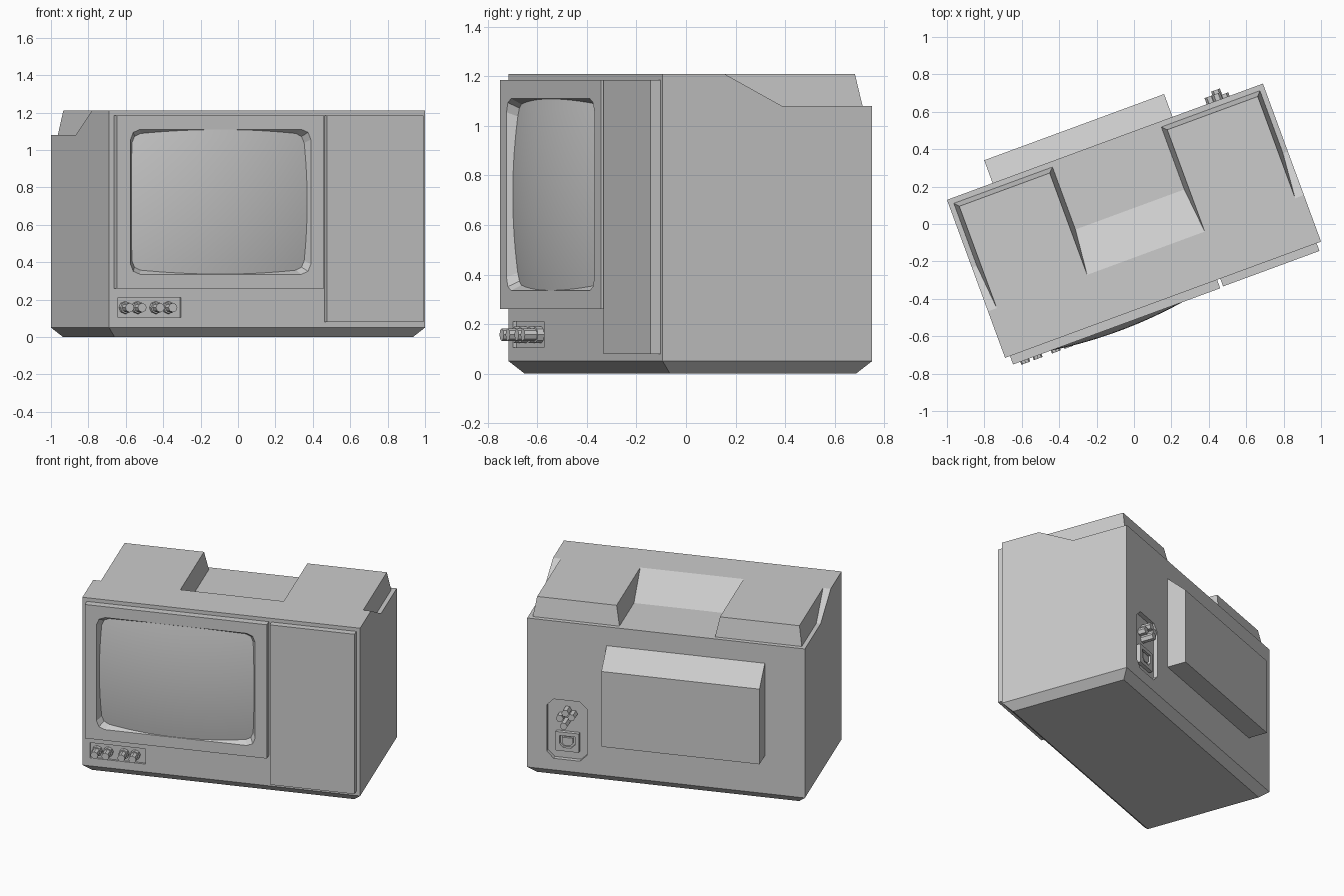
import bpy, bmesh, math
from mathutils import Matrix

if "Cube" in bpy.data.objects:
    bpy.data.objects.remove(bpy.data.objects["Cube"])

# The whole set stands turned about the vertical axis
PLACE = Matrix.Translation((0, 0.0175, 0)) @ Matrix.Rotation(math.radians(20.2), 4, 'Z')


def add(name, bm):
    bmesh.ops.recalc_face_normals(bm, faces=bm.faces)
    me = bpy.data.meshes.new(name)
    bm.to_mesh(me)
    bm.free()
    ob = bpy.data.objects.new(name, me)
    bpy.context.collection.objects.link(ob)
    ob.matrix_world = PLACE
    return ob


def loft(name, *loops):
    """Closed solid through matching loops of points."""
    bm = bmesh.new()
    rings = [[bm.verts.new(p) for p in loop] for loop in loops]
    bm.faces.new(rings[0])
    bm.faces.new(rings[-1])
    n = len(rings[0])
    for a, b in zip(rings, rings[1:]):
        for i in range(n):
            j = (i + 1) % n
            bm.faces.new((a[i], a[j], b[j], b[i]))
    return add(name, bm)


def rounded(cx, cz, hw, hz, r, seg):
    """Rectangle outline in x/z with cut or rounded corners."""
    pts = []
    for k, (sx, sz) in enumerate(((1, 1), (-1, 1), (-1, -1), (1, -1))):
        for i in range(seg + 1):
            a = math.pi / 2 * (k + i / seg)
            pts.append((cx + sx * (hw - r) + r * math.cos(a),
                        cz + sz * (hz - r) + r * math.sin(a)))
    return pts


def at_y(pts, y):
    return [(x, y, z) for x, z in pts]


def at_x(pts, x):
    return [(x, y, z) for y, z in pts]


def rect(x0, x1, z0, z1):
    return [(x0, z0), (x1, z0), (x1, z1), (x0, z1)]


def slab(name, pts, y0, y1):
    return loft(name, at_y(pts, y0), at_y(pts, y1))


def rod(name, x, z, r, y0, y1, sides=8):
    pts = [(x + r * math.cos(math.tau * i / sides), z + r * math.sin(math.tau * i / sides))
           for i in range(sides)]
    return slab(name, pts, y0, y1)


def cut(ob, cutter):
    m = ob.modifiers.new("cut", 'BOOLEAN')
    m.operation = 'DIFFERENCE'
    m.solver = 'EXACT'
    m.object = cutter
    bpy.context.view_layer.objects.active = ob
    bpy.ops.object.modifier_apply(modifier=m.name)
    bpy.data.objects.remove(cutter)


# Cabinet: side profile pulled across, then a chamfered foot
prof = [(-.45, .05), (-.45, 1.21), (-.185, 1.21), (.064, 1.08), (.45, 1.08), (.45, .05)]
cabinet = loft("cabinet", at_x(prof, -.9), at_x(prof, .9))
bm = bmesh.new()
bm.from_mesh(cabinet.data)
bottom = [f for f in bm.faces if all(v.co.z < .06 for v in f.verts)]
ext = bmesh.ops.extrude_face_region(bm, geom=bottom)
for v in (g for g in ext['geom'] if isinstance(g, bmesh.types.BMVert)):
    v.co = (v.co.x * .85 / .9, v.co.y * .4 / .45, 0)
bmesh.ops.delete(bm, geom=[f for f in bottom if f.is_valid], context='FACES_ONLY')
bmesh.ops.recalc_face_normals(bm, faces=bm.faces)
bm.to_mesh(cabinet.data)
bm.free()

# Recesses for the knob strip and the rear socket plate
cut(cabinet, slab("cutter", rect(-.85, -.49, .105, .21), -.5, -.435))
cut(cabinet, slab("cutter", rounded(.643, .335, .13, .205, .045, 1), .42, .5))

# Two raised blocks on the rear of the top
for side, s in (("left", -1), ("right", 1)):
    low = [(s * .31, -.185, 1.08), (s * .872, -.185, 1.08), (s * .872, .42, 1.08), (s * .31, .42, 1.08)]
    high = [(s * .335, -.185, 1.21), (s * .85, -.185, 1.21), (s * .85, .395, 1.21), (s * .335, .395, 1.21)]
    loft("top_block_" + side, low, high)

# Rear tube housing with sloped top
hump = [(.45, .31), (.58, .31), (.58, .83), (.45, .95)]
loft("rear_housing", at_x(hump, -.64), at_x(hump, .385))

# Screen surround with tapered opening
bezel = slab("screen_surround", rect(-.872, .308, .26, 1.185), -.498, -.45)
cx, cz = -.282, .7225
cut(bezel, loft("cutter",
                at_y(rounded(cx, cz, .526, .3995, .06, 2), -.518),
                at_y(rounded(cx, cz, .514, .3875, .055, 2), -.498),
                at_y(rounded(cx, cz, .480, .3535, .045, 2), -.44)))

# Side panel
slab("side_panel", rect(.326, .875, .08, 1.185), -.494, -.45)

# Bulging picture tube
bm = bmesh.new()
bmesh.ops.create_grid(bm, x_segments=24, y_segments=18, size=1)
for v in bm.verts:
    x, z = v.co.x * .512, v.co.y * .386
    v.co = (cx + x, -.526 + .2 * (x * x + z * z), cz + z)
screen = add("screen", bm)
if screen.data.polygons[0].normal.y > 0:
    screen.data.flip_normals()
for p in screen.data.polygons:
    p.use_smooth = True

# Control knobs
for i, x in enumerate((-.806, -.735, -.632, -.56)):
    rod(f"knob_collar_{i + 1}", x, .157, .033, -.435, -.462)
    rod(f"knob_{i + 1}", x, .157, .025, -.435, -.515)

# Rear connectors
for i, (x, z, y) in enumerate(((.645, .465, .485), (.605, .44, .485), (.685, .42, .47), (.65, .385, .505))):
    rod(f"connector_{i + 1}", x, z, .025, .42, y, 6)

# Power socket with a D-shaped hole and inner plug
socket = slab("power_socket", rect(.567, .717, .185, .315), .42, .445)
d_hole = [(.592, .29), (.692, .29), (.692, .235), (.667, .21), (.617, .21), (.592, .235)]
cut(socket, slab("cutter", d_hole, .424, .46))
slab("socket_core", [(.642 + (x - .642) * .7, .25 + (z - .25) * .7) for x, z in d_hole], .42, .44)
